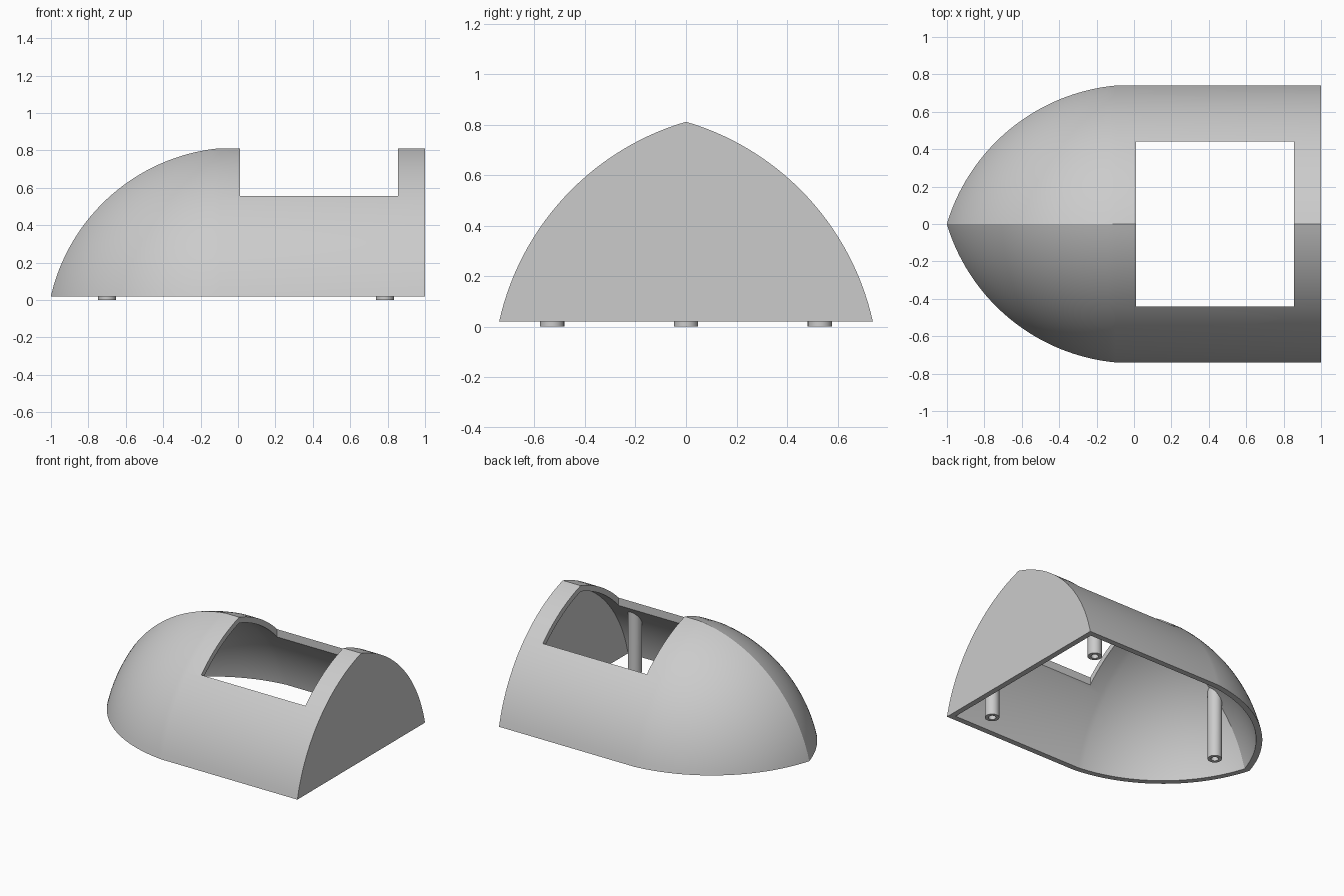
import bpy, bmesh
from math import sin, cos, asin, acos, sqrt
from mathutils import Matrix

if "Cube" in bpy.data.objects:
    bpy.data.objects.remove(bpy.data.objects["Cube"], do_unlink=True)

RADIUS = 1.07          # radius of the two spheres that form the pointed nose
CY, CZ = 0.30, 0.211   # how far each sphere centre lies past the ridge and below the floor
SEAM = -0.1            # where the nose meets the straight barrel
WALL = 0.04
FLOOR = 0.02
ARC, RINGS = 28, 32

grey = bpy.data.materials.new("plain grey")
grey.use_nodes = True
grey.diffuse_color = (0.6, 0.6, 0.6, 1)
grey.node_tree.nodes["Principled BSDF"].inputs["Base Color"].default_value = (0.6, 0.6, 0.6, 1)


def make_object(name, bm):
    bmesh.ops.recalc_face_normals(bm, faces=bm.faces)
    mesh = bpy.data.meshes.new(name)
    bm.to_mesh(mesh)
    bm.free()
    ob = bpy.data.objects.new(name, mesh)
    bpy.context.collection.objects.link(ob)
    return ob


def select(ob):
    bpy.ops.object.select_all(action='DESELECT')
    ob.select_set(True)
    bpy.context.view_layer.objects.active = ob


def boolean(ob, cutter, operation):
    select(ob)
    mod = ob.modifiers.new("cut", 'BOOLEAN')
    mod.operation, mod.solver, mod.object = operation, 'EXACT', cutter
    bpy.ops.object.modifier_apply(modifier=mod.name)
    bpy.data.objects.remove(cutter, do_unlink=True)


def finish(ob):
    ob.data.materials.clear()
    ob.data.materials.append(grey)
    for face in ob.data.polygons:
        face.material_index = 0
    select(ob)
    bpy.ops.object.shade_smooth_by_angle(angle=0.5)


def arch(x, radius, floor):
    """Closed pointed-arch outline (y, z) at distance x along the nose."""
    r = sqrt(radius ** 2 - x ** 2)
    low = asin(min(1, (floor + CZ) / r))
    high = acos(min(1, CY / r))
    half = []
    for i in range(ARC + 1):
        a = low + (high - low) * i / ARC
        half.append((max(0, r * cos(a) - CY), r * sin(a) - CZ))
    return half + [(-y, z) for y, z in reversed(half[:-1])]


def hull_solid(name, radius, end, floor):
    """Straight arched barrel that closes into a pointed nose."""
    tip = sqrt(radius ** 2 - CY ** 2 - (floor + CZ) ** 2)
    start, stop = asin(-SEAM / radius), asin(tip / radius)
    stations = [(end, SEAM)]
    for i in range(RINGS + 1):
        x = -radius * sin(start + (stop - start) * i / RINGS)
        stations.append((x, x))
    bm = bmesh.new()
    rings = [[bm.verts.new((x, y, z)) for y, z in arch(shape, radius, floor)]
             for x, shape in stations]
    count = len(rings[0])
    for a, b in zip(rings, rings[1:]):
        for i in range(count):
            j = (i + 1) % count
            bm.faces.new((a[i], a[j], b[j], b[i]))
    bm.faces.new(rings[0])
    bmesh.ops.remove_doubles(bm, verts=bm.verts, dist=0.0003)
    return make_object(name, bm)


def box(name, low, high):
    bm = bmesh.new()
    bmesh.ops.create_cube(bm, size=1)
    for v in bm.verts:
        v.co = [(a + b) / 2 + c * (b - a) for a, b, c in zip(low, high, v.co)]
    return make_object(name, bm)


def cylinder(name, x, y, radius, bottom, top):
    bm = bmesh.new()
    bmesh.ops.create_cone(bm, cap_ends=True, segments=32, radius1=radius, radius2=radius,
                          depth=top - bottom,
                          matrix=Matrix.Translation((x, y, (bottom + top) / 2)))
    return make_object(name, bm)


# Hollow shell, open underneath, with a flat end wall and a roof opening
shell = hull_solid("shell", RADIUS, 1.0, FLOOR)
boolean(shell, hull_solid("hollow", RADIUS - WALL, 1.0 - WALL, -0.1), 'DIFFERENCE')
boolean(shell, box("opening", (0.01, -0.44, 0.1), (0.855, 0.44, 1.2)), 'DIFFERENCE')
finish(shell)

# Three hollow support posts, trimmed to end inside the shell wall
for name, x, y in (("nose_post", -0.7, 0), ("rear_post_front", 0.785, -0.53),
                   ("rear_post_back", 0.785, 0.53)):
    post = cylinder(name, x, y, 0.048, 0, 0.8)
    boolean(post, cylinder("bore", x, y, 0.025, -0.1, 0.9), 'DIFFERENCE')
    boolean(post, hull_solid("trim", RADIUS - WALL / 2, 0.98, -0.1), 'INTERSECT')
    finish(post)
